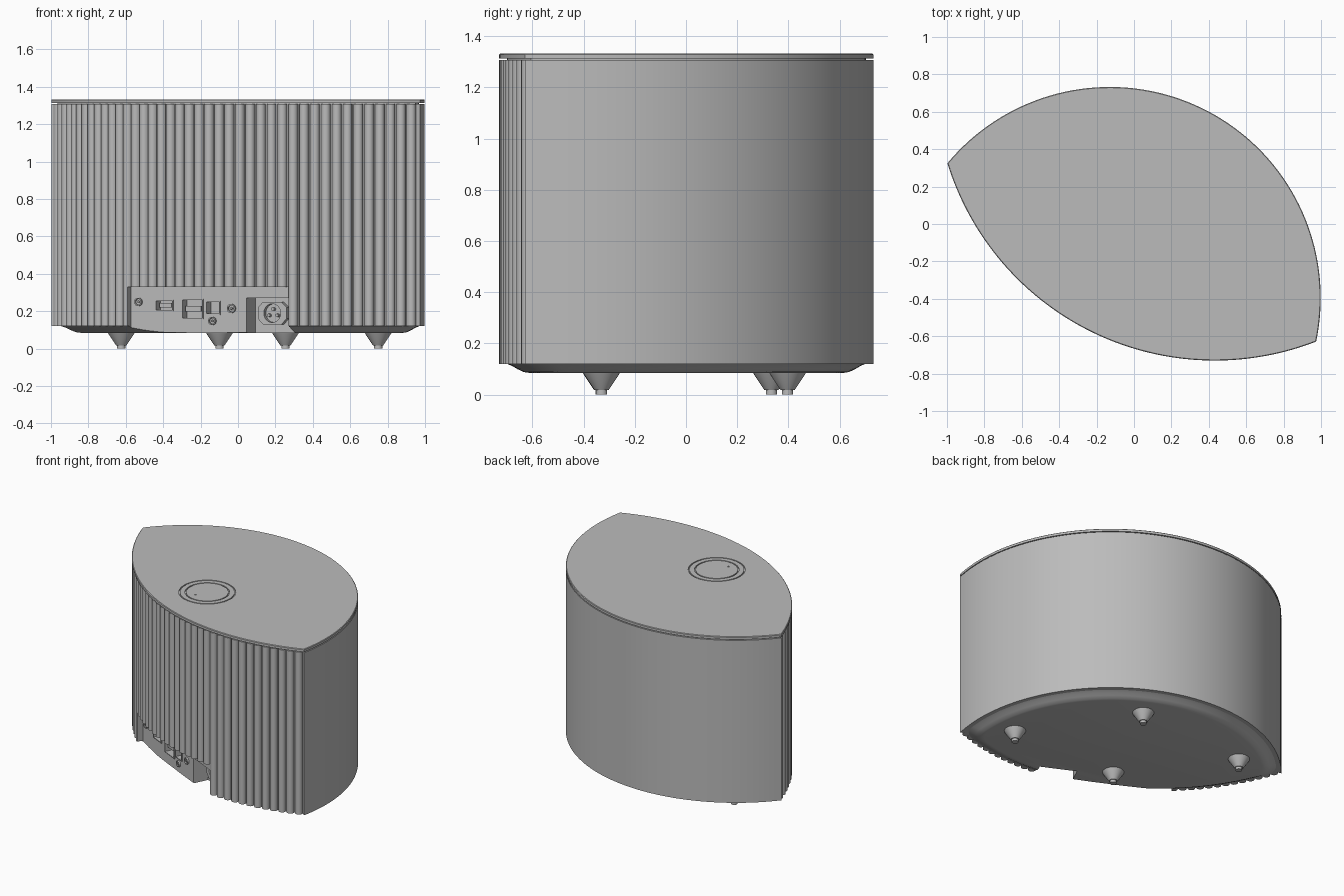
import bpy, bmesh
from math import pi, sin, cos, atan2, sqrt, hypot
from mathutils import Matrix

cube = bpy.data.objects.get("Cube")
if cube:
    bpy.data.objects.remove(cube)

grey = bpy.data.materials.new("warm_grey")
grey.use_nodes = True
grey.diffuse_color = (0.5, 0.5, 0.5, 1)
grey.node_tree.nodes["Principled BSDF"].inputs["Base Color"].default_value = (0.5, 0.5, 0.5, 1)

# Parts are made in a frame along the long axis of the lens plan, then turned into place
FRAME = Matrix.Translation((-0.012, -0.152, 0)) @ Matrix.Rotation(-0.4503, 4, 'Z')
HALF = 1.095
BACK_C, FRONT_C = -0.27, 1.02
BACK_R, FRONT_R = hypot(HALF, BACK_C), hypot(HALF, FRONT_C)
BODY_LOW, BODY_TOP, LID_TOP = 0.12, 1.307, 1.333
PANEL_V = FRONT_C - FRONT_R + 0.12
INLET_V = PANEL_V + 0.11


def arc(cy, r, a, b, n, cx=0):
    return [(cx + r * cos(a + (b - a) * i / n), cy + r * sin(a + (b - a) * i / n))
            for i in range(n + 1)]


def lens(inset, fillet=0):
    """Plan outline moved inward, with optional rounded tips."""
    ra, rb, gap = BACK_R - inset - fillet, FRONT_R - inset - fillet, FRONT_C - BACK_C
    a = (ra * ra - rb * rb + gap * gap) / (2 * gap)
    h = sqrt(ra * ra - a * a)
    s, f = atan2(a, h), atan2(h, gap - a)
    back = arc(BACK_C, BACK_R - inset, s, pi - s, 72)
    front = arc(FRONT_C, FRONT_R - inset, 1.5 * pi - f, 1.5 * pi + f, 60)
    if not fillet:
        return back + front[1:-1]
    tip_a = arc(BACK_C + a, fillet, pi - s, 1.5 * pi - f, 8, -h)[1:-1]
    tip_b = arc(BACK_C + a, fillet, -pi / 2 + f, s, 8, h)[1:-1]
    return back + tip_a + front + tip_b


def ribbed_outline(count=41, depth=0.026):
    """Smooth back shell and a front made of half-round slats."""
    s, span = atan2(-BACK_C, HALF), atan2(HALF, FRONT_C) - 0.008
    pts = arc(BACK_C, BACK_R, s, pi - s, 72)
    pitch = 2 * span / count
    for i in range(count):
        mid = -pi / 2 - span + (i + 0.5) * pitch
        for k in range(7):
            t = pi * k / 6
            ang = mid - cos(t) * pitch * 0.44
            r = FRONT_R - depth * (1 - sin(t))
            pts.append((r * cos(ang), FRONT_C + r * sin(ang)))
    return pts


def add(name, bm):
    bmesh.ops.recalc_face_normals(bm, faces=bm.faces)
    mesh = bpy.data.meshes.new(name)
    bm.to_mesh(mesh)
    bm.free()
    mesh.materials.append(grey)
    ob = bpy.data.objects.new(name, mesh)
    ob.matrix_world = FRAME
    bpy.context.collection.objects.link(ob)
    return ob


def loft(name, rings):
    bm = bmesh.new()
    loops = [[bm.verts.new((x, y, z)) for x, y in pts] for pts, z in rings]
    n = len(loops[0])
    for low, high in zip(loops, loops[1:]):
        for i in range(n):
            j = (i + 1) % n
            bm.faces.new((low[i], low[j], high[j], high[i]))
    bm.faces.new(loops[0][::-1])
    bm.faces.new(loops[-1])
    return add(name, bm)


def box(name, u0, u1, v0, v1, z0, z1):
    return loft(name, [([(u0, v0), (u1, v0), (u1, v1), (u0, v1)], z) for z in (z0, z1)])


def disc(name, u, v, r, z0, z1):
    pts = arc(v, r, 0, 2 * pi, 48, u)[:-1]
    return loft(name, [(pts, z0), (pts, z1)])


def plug(name, u, z, r, v0, v1, sides=24):
    """Cylinder that points out of the connector panel."""
    bm = bmesh.new()
    place = Matrix.Translation((u, (v0 + v1) / 2, z)) @ Matrix.Rotation(pi / 2, 4, 'X')
    bmesh.ops.create_cone(bm, cap_ends=True, segments=sides, radius1=r, radius2=r,
                          depth=abs(v1 - v0), matrix=place)
    return add(name, bm)


def cut(target, *cutters):
    for c in cutters:
        c.hide_render = True
        mod = target.modifiers.new("cut", 'BOOLEAN')
        mod.operation, mod.solver, mod.object = 'DIFFERENCE', 'EXACT', c
    bpy.context.view_layer.update()
    graph = bpy.context.evaluated_depsgraph_get()
    mesh = bpy.data.meshes.new_from_object(target.evaluated_get(graph))
    target.modifiers.clear()
    target.data = mesh


def discard(*obs):
    for ob in obs:
        bpy.data.objects.remove(ob)


# Main body and the base with rounded tips
outline = ribbed_outline()
body = loft("body", [(outline, BODY_LOW), (outline, BODY_TOP)])
base = loft("base", [(lens(d, 0.14), z) for d, z in
                     ((0.115, 0.085), (0.095, 0.088), (0.07, 0.1), (0.05, 0.112), (0.03, BODY_LOW))])

# Recess for the connector panel, with a deeper bay for the power inlet
recess = box("recess_cutter", -0.45, 0.49, -0.9, PANEL_V, -0.1, 0.33)
bay = box("bay_cutter", 0.235, 0.489, -0.8, INLET_V, -0.1, 0.27)
cut(base, recess, bay)
cut(body, recess, bay)
discard(recess, bay)


def panel_u(x):
    return (x + 0.167) / 0.9


# Rectangular ports: socket hole, thin rim and inner tongue
for name, x0, x1, z0, z1, tongue in (("usb_port", -0.435, -0.35, 0.207, 0.255, 0.5),
                                     ("network_port", -0.295, -0.19, 0.165, 0.26, 0.3),
                                     ("optical_port", -0.165, -0.1, 0.187, 0.25, 0)):
    u0, u1 = panel_u(x0), panel_u(x1)
    hole = box("hole", u0, u1, PANEL_V - 0.05, PANEL_V + 0.05, z0, z1)
    cut(body, hole)
    rim = box(name + "_rim", u0 - 0.006, u1 + 0.006, PANEL_V - 0.006, PANEL_V, z0 - 0.006, z1 + 0.006)
    cut(rim, hole)
    discard(hole)
    if tongue:
        mid, tall = (z0 + z1) / 2, (z1 - z0) * tongue / 2
        box(name + "_tongue", u0 + 0.012, u1 - 0.012, PANEL_V + 0.01, PANEL_V + 0.05,
            mid - tall, mid + tall)

# Round jacks, screw and button
for name, x, z, r in (("audio_jack", -0.53, 0.25, 0.022), ("setup_button", -0.135, 0.148, 0.022),
                      ("aerial_jack", -0.033, 0.215, 0.024)):
    u = panel_u(x)
    ring = plug(name, u, z, r, PANEL_V - 0.012, PANEL_V)
    hole = plug("hole", u, z, r * 0.7, PANEL_V - 0.05, PANEL_V - 0.002)
    cut(ring, hole)
    discard(hole)
    plug(name + "_pin", u, z, r * 0.3, PANEL_V - 0.01, PANEL_V, 12)

# Power inlet with three pins
inlet = box("power_inlet", 0.265, 0.435, INLET_V - 0.03, INLET_V, 0.13, 0.25)
chamfered = bmesh.new()
chamfered.from_mesh(inlet.data)
corners = [e for e in chamfered.edges if abs(e.verts[0].co.y - e.verts[1].co.y) > 0.02]
bmesh.ops.bevel(chamfered, geom=corners, offset=0.03, segments=1, affect='EDGES')
chamfered.to_mesh(inlet.data)
chamfered.free()
well = plug("hole", 0.35, 0.19, 0.05, INLET_V - 0.06, INLET_V - 0.004)
cut(inlet, well)
discard(well)
for i, (du, dz) in enumerate(((-0.025, -0.012), (0.025, -0.012), (0, 0.022))):
    plug(f"power_pin_{i + 1}", 0.35 + du, 0.19 + dz, 0.009, INLET_V - 0.025, INLET_V, 12)

# Lid above a shadow gap, with a flush dial set between two fine grooves
loft("lid_neck", [(lens(0.03), 1.29), (lens(0.03), 1.32)])
lid = loft("lid", [(lens(0), 1.313), (lens(0), 1.329), (lens(0.004), LID_TOP)])
DIAL_V, FLOOR = -0.122, LID_TOP - 0.008
well = disc("hole", 0, DIAL_V, 0.189, FLOOR, 1.4)
cut(lid, well)
ring = disc("dial_ring", 0, DIAL_V, 0.181, FLOOR, LID_TOP)
bore = disc("hole", 0, DIAL_V, 0.148, FLOOR - 0.01, 1.4)
cut(ring, bore)
dial = disc("dial", 0, DIAL_V, 0.14, FLOOR, LID_TOP)
dot = disc("hole", 0, -0.212, 0.007, LID_TOP - 0.004, 1.4)
cut(dial, dot)
discard(well, bore, dot)

# Conical feet
for name, u, v in (("left_foot", 0.763, 0.171), ("right_foot", -0.763, 0.171),
                   ("front_foot", 0, -0.2), ("back_foot", 0, 0.61)):
    loft(name, [(arc(v, r, 0, 2 * pi, 32, u)[:-1], z) for r, z in
                ((0.022, 0), (0.022, 0.018), (0.028, 0.018), (0.068, 0.078), (0.072, 0.086))])

# Smooth shading that keeps hard edges
for ob in bpy.context.collection.objects:
    ob.select_set(ob.type == 'MESH')
bpy.context.view_layer.objects.active = body
bpy.ops.object.shade_smooth_by_angle(angle=0.65)
